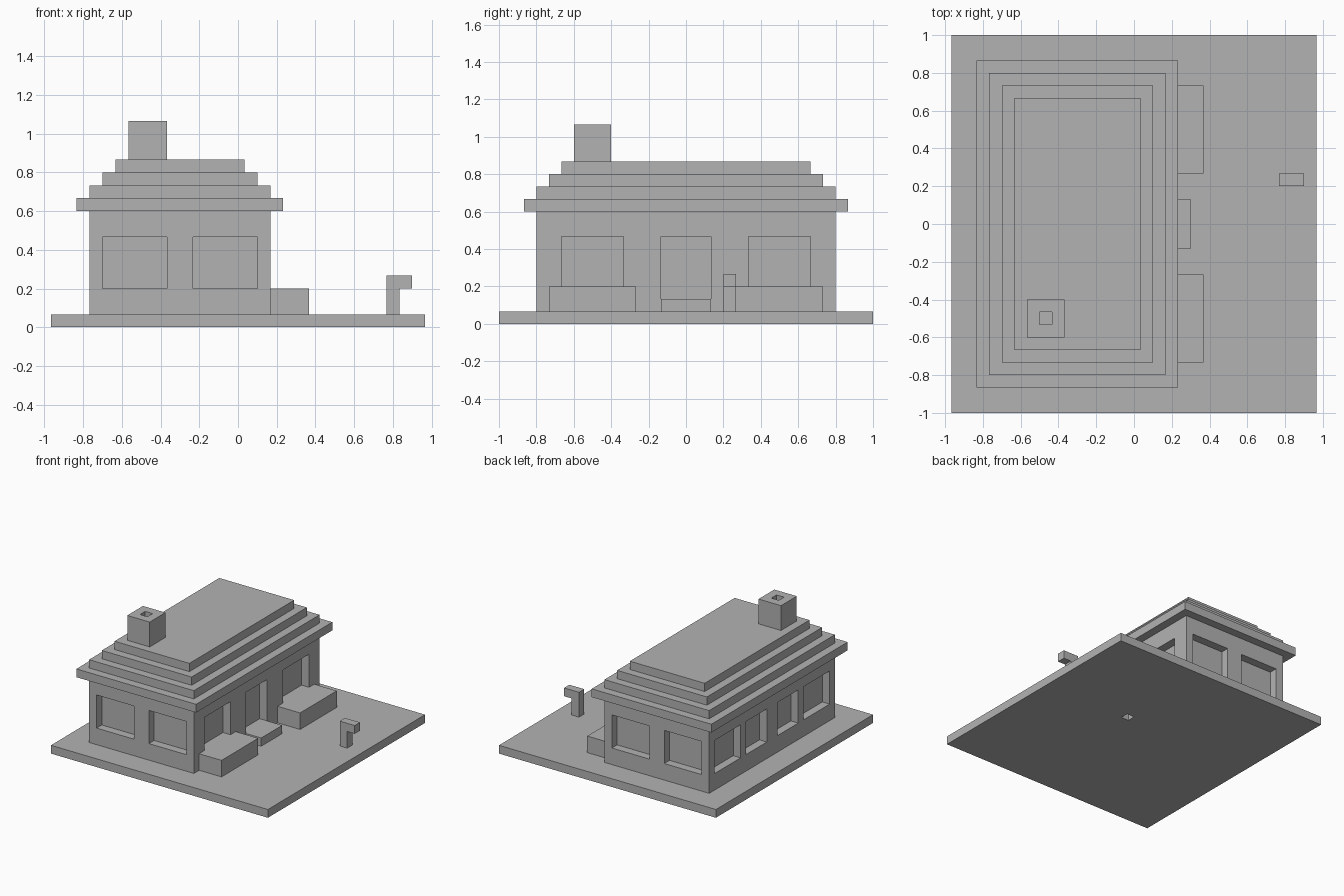
import bpy
import bmesh
from mathutils import Matrix, Vector

U = 1 / 15  # one building block

default = bpy.data.objects.get("Cube")
if default:
    bpy.data.objects.remove(default, do_unlink=True)

grey = bpy.data.materials.new("plain grey")
grey.use_nodes = True
colour = (0.45, 0.45, 0.45, 1)
grey.diffuse_color = colour
grey.node_tree.nodes["Principled BSDF"].inputs["Base Color"].default_value = colour


def make(name, boxes):
    """One object made of boxes, each given as x, y and z ranges in blocks."""
    bm = bmesh.new()
    for spans in boxes:
        centre = Vector([(a + b) / 2 * U for a, b in spans])
        size = Vector([(b - a) * U for a, b in spans])
        bmesh.ops.create_cube(bm, size=1, matrix=Matrix.Translation(centre) @ Matrix.Diagonal(size.to_4d()))
    mesh = bpy.data.meshes.new(name)
    bm.to_mesh(mesh)
    bm.free()
    mesh.materials.append(grey)
    obj = bpy.data.objects.new(name, mesh)
    bpy.context.collection.objects.link(obj)
    return obj


def cut(obj, boxes):
    """Carve boxes out of an object."""
    cutter = make("cutter", boxes)
    cutter.hide_render = True
    mod = obj.modifiers.new("openings", "BOOLEAN")
    mod.operation = "DIFFERENCE"
    mod.solver = "EXACT"
    mod.object = cutter
    bpy.context.view_layer.objects.active = obj
    bpy.ops.object.modifier_apply(modifier=mod.name)
    bpy.data.objects.remove(cutter, do_unlink=True)


# Ground slab with a small opening beside the doorstep
ground = make("ground_slab", [((-14.5, 14.5), (-15, 15), (0, 1))])
cut(ground, [((2.5, 3.5), (2, 3), (-1, 2))])

# Walls with recessed windows and door
LEFT, RIGHT, END = -11.5, 2.5, 12
walls = make("walls", [((LEFT, RIGHT), (-END, END), (1, 9))])
sill = (3, 7)
end_windows = [(x, y, sill) for x in ((-10.5, -5.5), (-3.5, 1.5))
               for y in ((-END - 1, 1 - END), (END - 1, END + 1))]
side_windows = [((LEFT - 1, LEFT + 0.98), y, sill)
                for y in ((-11, -6), (-5, -1), (1, 5), (6, 11))]
front_depth = (RIGHT - 1, RIGHT + 1)
entrance = [(front_depth, y, sill) for y in ((-10, -5), (5, 10))]
entrance.append((front_depth, (-2, 2), (2, 7)))
cut(walls, end_windows + side_windows + entrance)

# Stepped roof, each layer one block smaller all round
for i in range(4):
    make(f"roof_layer_{i + 1}",
         [((LEFT - 1 + i, RIGHT + 1 - i), (-END - 1 + i, END + 1 - i), (9 + i, 10 + i))])

# Hollow chimney
chimney = make("chimney", [((-8.5, -5.5), (-9, -6), (13, 16))])
cut(chimney, [((-7.5, -6.5), (-8, -7), (14, 17))])

# Doorstep and the planters under the entrance windows
make("doorstep", [((RIGHT, 4.5), (-2, 2), (1, 2))])
for name, y in (("planter_near", (-11, -4)), ("planter_far", (4, 11))):
    make(name, [((RIGHT, 5.5), y, (1, 3))])

# Letterbox on a post
make("letterbox_post", [((11.5, 12.5), (3, 4), (1, 3))])
make("letterbox", [((11.5, 13.5), (3, 4), (3, 4))])
